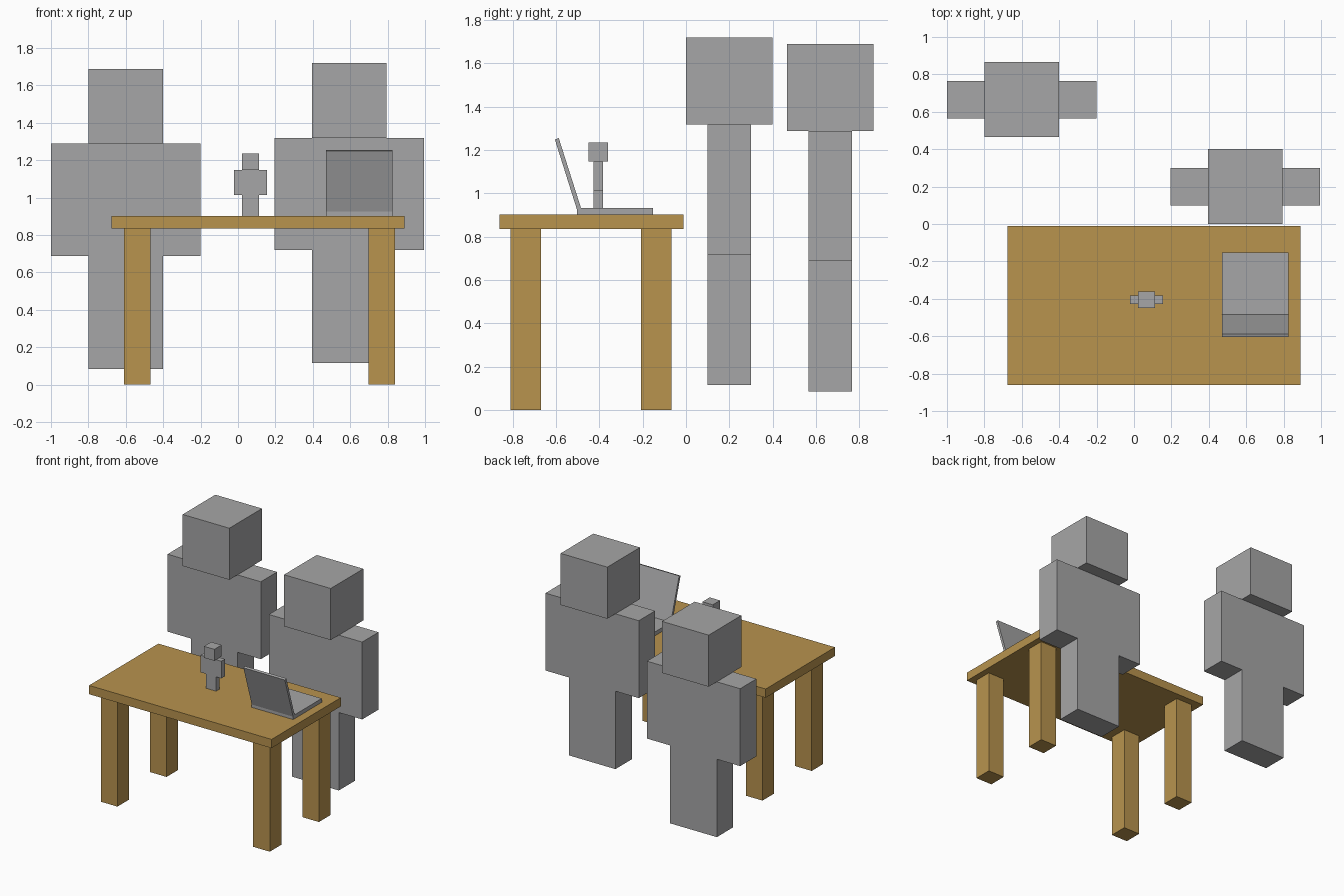
import bpy
from mathutils import Vector

if "Cube" in bpy.data.objects:
    bpy.data.objects.remove(bpy.data.objects["Cube"])


def material(name, rgb):
    m = bpy.data.materials.new(name)
    m.diffuse_color = (*rgb, 1)
    m.use_nodes = True
    m.node_tree.nodes["Principled BSDF"].inputs["Base Color"].default_value = m.diffuse_color
    return m


grey = material("stone grey", (0.38, 0.38, 0.385))
wood = material("light wood", (0.479, 0.292, 0.076))


def prism(name, mat, x0, x1, outline):
    """Extrude a (y, z) outline from x0 to x1."""
    n = len(outline)
    verts = [(x, y, z) for x in (x0, x1) for y, z in outline]
    faces = [tuple(reversed(range(n))), tuple(range(n, 2 * n))]
    faces += [(i, (i + 1) % n, (i + 1) % n + n, i + n) for i in range(n)]
    me = bpy.data.meshes.new(name)
    me.from_pydata(verts, [], faces)
    me.materials.append(mat)
    ob = bpy.data.objects.new(name, me)
    bpy.context.collection.objects.link(ob)
    return ob


def box(name, mat, x, y, z):
    return prism(name, mat, *x, [(y[0], z[0]), (y[1], z[0]), (y[1], z[1]), (y[0], z[1])])


def figure(name, cx, cy, z, s=1.0):
    """Blocky person: two legs, a wide torso and a cube head."""
    hip, neck = z + 0.604 * s, z + 1.204 * s
    depth = (cy - 0.1 * s, cy + 0.1 * s)
    for side, a in (("left", -0.2), ("right", 0.0)):
        box(f"{name}_{side}_leg", grey, (cx + a * s, cx + (a + 0.2) * s), depth, (z, hip))
    box(f"{name}_torso", grey, (cx - 0.4 * s, cx + 0.4 * s), depth, (hip, neck))
    box(f"{name}_head", grey, (cx - 0.2 * s, cx + 0.2 * s),
        (cy - 0.2 * s, cy + 0.2 * s), (neck, neck + 0.4 * s))


# People and the little figurine on the table
figure("back_person", -0.6, 0.665, 0.085)
figure("near_person", 0.595, 0.2, 0.115)
figure("figurine", 0.067, -0.405, 0.88, 0.222)

# Table
box("table_top", wood, (-0.675, 0.89), (-0.86, -0.012), (0.835, 0.903))
for xn, x in (("left", -0.61), ("right", 0.697)):
    for yn, y in (("front", -0.81), ("back", -0.208)):
        box(f"table_{yn}_{xn}_leg", wood, (x, x + 0.143), (y, y + 0.142), (0, 0.835))

# Laptop with tilted screen
box("laptop_base", grey, (0.47, 0.825), (-0.503, -0.152), (0.90, 0.933))
prism("laptop_screen", grey, 0.47, 0.825,
      [(-0.502, 0.922), (-0.483, 0.928), (-0.587, 1.255), (-0.605, 1.249)])
